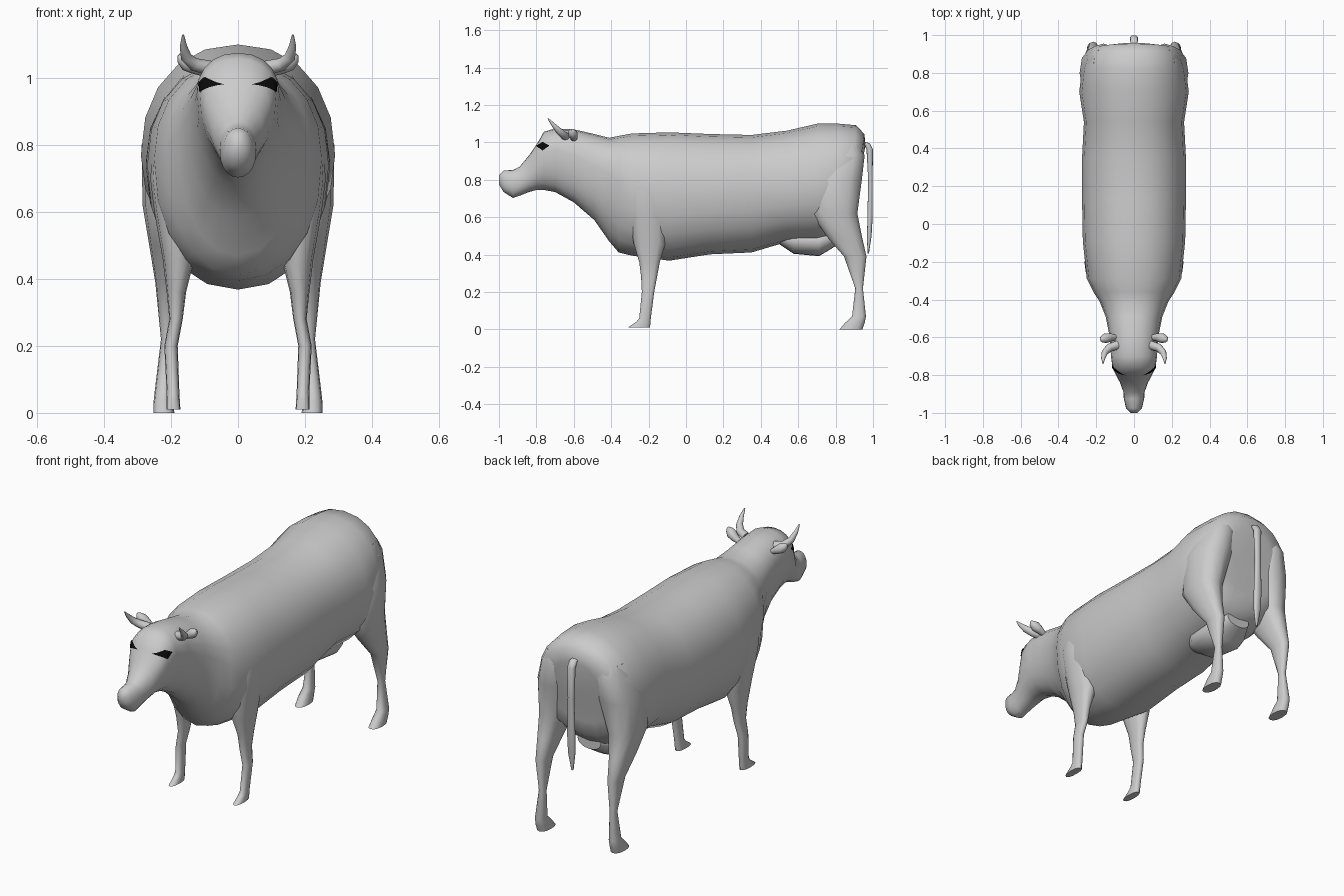
import bpy, bmesh, math
from mathutils import Vector
from mathutils.bvhtree import BVHTree

cube = bpy.data.objects.get("Cube")
if cube:
    bpy.data.objects.remove(cube, do_unlink=True)


def material(name, rgb):
    m = bpy.data.materials.new(name)
    m.use_nodes = True
    m.diffuse_color = (*rgb, 1)
    bsdf = next(n for n in m.node_tree.nodes if n.type == 'BSDF_PRINCIPLED')
    bsdf.inputs["Base Color"].default_value = (*rgb, 1)
    return m


HIDE = material("grey hide", (0.6, 0.6, 0.6))
BLACK = material("eye black", (0.003, 0.003, 0.003))


def finish(name, bm, mat, mirror=False, angle=50):
    bmesh.ops.recalc_face_normals(bm, faces=bm.faces)
    me = bpy.data.meshes.new(name)
    bm.to_mesh(me)
    bm.free()
    me.materials.append(mat)
    ob = bpy.data.objects.new(name, me)
    bpy.context.collection.objects.link(ob)
    bpy.ops.object.select_all(action='DESELECT')
    ob.select_set(True)
    bpy.context.view_layer.objects.active = ob
    bpy.ops.object.shade_smooth_by_angle(angle=math.radians(angle))
    if mirror:
        ob.modifiers.new("Mirror", 'MIRROR')
    return ob


def loft(rings):
    """Skin a list of point rings and cap both ends."""
    bm = bmesh.new()
    loops = [[bm.verts.new(p) for p in r] for r in rings]
    n = len(loops[0])
    for a, b in zip(loops, loops[1:]):
        for i in range(n):
            j = (i + 1) % n
            bm.faces.new((a[i], a[j], b[j], b[i]))
    bm.faces.new(loops[0])
    bm.faces.new(loops[-1])
    return bm


def spow(v, e):
    return math.copysign(abs(v) ** e, v)


def body_ring(y, top, mid, bot, hw, lean=0, n=20):
    """Upright cross-section, widest at height mid."""
    ring = []
    for i in range(n):
        a = 2 * math.pi * i / n
        s, c = spow(math.sin(a), 0.92), spow(math.cos(a), 0.92)
        z = mid + c * ((top - mid) if c > 0 else (mid - bot))
        ring.append((hw * s, y + lean * (z - mid), z))
    return ring


def leg_ring(z, y0, y1, x0, x1, n=12):
    """Level cross-section inside the given box."""
    return [((x0 + x1) / 2 + (x1 - x0) / 2 * spow(math.cos(2 * math.pi * i / n), 0.85),
             (y0 + y1) / 2 + (y1 - y0) / 2 * spow(math.sin(2 * math.pi * i / n), 0.85), z)
            for i in range(n)]


def tube(points, n=10):
    """Tapered tube through (x, y, z, radius_a, radius_b) points."""
    rings = []
    for k, p in enumerate(points):
        a = Vector(points[max(k - 1, 0)][:3])
        b = Vector(points[min(k + 1, len(points) - 1)][:3])
        d = (b - a).normalized()
        side = d.cross(Vector((0, 1, 0.01))).normalized()
        up = side.cross(d)
        rings.append([Vector(p[:3]) + side * p[3] * math.cos(2 * math.pi * i / n)
                      + up * p[4] * math.sin(2 * math.pi * i / n) for i in range(n)])
    return loft(rings)


# Head, neck and trunk: y, top, widest height, bottom, half width, lean
BODY = [
    (-1.000, 0.825, 0.80, 0.775, 0.018, 0),
    (-0.975, 0.850, 0.79, 0.735, 0.042, 0),
    (-0.925, 0.853, 0.78, 0.703, 0.054, 0),
    (-0.890, 0.870, 0.79, 0.715, 0.056, 0),
    (-0.840, 0.930, 0.83, 0.735, 0.074, 0),
    (-0.795, 0.995, 0.90, 0.747, 0.098, 0),
    (-0.760, 1.057, 0.95, 0.746, 0.114, 0),
    (-0.700, 1.075, 0.96, 0.735, 0.122, 0),
    (-0.600, 1.070, 0.93, 0.680, 0.128, 0),
    (-0.490, 1.045, 0.88, 0.585, 0.150, 0),
    (-0.410, 1.025, 0.83, 0.470, 0.182, 0),
    (-0.360, 1.035, 0.79, 0.412, 0.215, 0),
    (-0.290, 1.048, 0.76, 0.395, 0.250, 0),
    (-0.090, 1.054, 0.74, 0.368, 0.271, 0),
    (0.130, 1.045, 0.74, 0.402, 0.275, 0),
    (0.350, 1.040, 0.75, 0.412, 0.275, 0),
    (0.540, 1.063, 0.76, 0.468, 0.265, 0),
    (0.700, 1.100, 0.77, 0.470, 0.290, 0),
    (0.820, 1.100, 0.79, 0.500, 0.275, 0),
    (0.895, 1.092, 0.83, 0.560, 0.250, 0.05),
    (0.925, 1.045, 0.85, 0.640, 0.215, 0.15),
    (0.935, 0.980, 0.86, 0.740, 0.130, 0.20),
]
body = finish("body", loft([body_ring(*r) for r in BODY]), HIDE)

# Legs: z, front y, back y, inner x, outer x
FRONT_LEG = [
    (0.780, -0.30, -0.12, 0.16, 0.255), (0.700, -0.31, -0.10, 0.13, 0.262),
    (0.600, -0.30, -0.10, 0.12, 0.250), (0.460, -0.28, -0.11, 0.13, 0.225),
    (0.360, -0.250, -0.140, 0.155, 0.213), (0.280, -0.240, -0.155, 0.165, 0.205),
    (0.200, -0.236, -0.170, 0.180, 0.220), (0.060, -0.250, -0.188, 0.175, 0.213),
    (0.042, -0.265, -0.190, 0.174, 0.214), (0.010, -0.310, -0.192, 0.172, 0.214),
]
HIND_LEG = [
    (0.990, 0.76, 0.930, 0.10, 0.215), (0.930, 0.71, 0.955, 0.08, 0.245),
    (0.800, 0.66, 0.940, 0.08, 0.288), (0.620, 0.67, 0.916, 0.13, 0.285),
    (0.500, 0.75, 0.940, 0.165, 0.265), (0.390, 0.845, 0.965, 0.185, 0.247),
    (0.220, 0.905, 0.946, 0.195, 0.230), (0.070, 0.888, 0.962, 0.195, 0.248),
    (0.035, 0.850, 0.955, 0.193, 0.252), (0.000, 0.820, 0.943, 0.190, 0.252),
]
for name, table in (("front_legs", FRONT_LEG), ("hind_legs", HIND_LEG)):
    finish(name, loft([leg_ring(*r) for r in table]), HIDE, mirror=True)

# Udder
UDDER = [(0.50, 0.49, 0.50, 0.455, 0.06), (0.575, 0.53, 0.48, 0.405, 0.105),
         (0.71, 0.54, 0.47, 0.392, 0.115), (0.75, 0.54, 0.48, 0.415, 0.11),
         (0.83, 0.53, 0.51, 0.465, 0.07)]
finish("udder", loft([body_ring(*r) for r in UDDER]), HIDE)

# Hanging tail
TAIL = [(1.005, 0.930, 0.015, 0.02), (0.995, 0.965, 0.020, 0.018), (0.965, 0.982, 0.021, 0.017),
        (0.800, 0.986, 0.017, 0.012), (0.600, 0.984, 0.022, 0.014),
        (0.500, 0.980, 0.020, 0.012), (0.405, 0.974, 0.006, 0.004)]
finish("tail", loft([leg_ring(z, y - b, y + b, -a, a) for z, y, a, b in TAIL]), HIDE)

# Horns and ears
finish("horns", tube([(0.085, -0.64, 1.030, 0.022, 0.024), (0.130, -0.655, 1.040, 0.020, 0.022),
                      (0.155, -0.680, 1.062, 0.017, 0.018), (0.163, -0.710, 1.095, 0.011, 0.011),
                      (0.164, -0.738, 1.128, 0.003, 0.003)]), HIDE, mirror=True)
finish("ears", tube([(0.095, -0.600, 1.015, 0.012, 0.014), (0.125, -0.600, 1.030, 0.020, 0.022),
                     (0.150, -0.605, 1.045, 0.026, 0.026), (0.168, -0.610, 1.060, 0.018, 0.018),
                     (0.176, -0.612, 1.070, 0.005, 0.005)]), HIDE, mirror=True)

# Eyes: thin diamond plates laid on the side of the head
tree = BVHTree.FromPolygons([v.co.copy() for v in body.data.vertices],
                            [tuple(p.vertices) for p in body.data.polygons])
bm = bmesh.new()
STEPS = 8
corners = [Vector(c) for c in ((-0.800, 0.980), (-0.765, 1.002), (-0.728, 0.982), (-0.765, 0.956))]
grid = []
for i in range(STEPS + 1):
    row = []
    for j in range(STEPS + 1):
        u, v = i / STEPS, j / STEPS
        y, z = ((corners[0] * (1 - u) + corners[1] * u) * (1 - v)
                + (corners[3] * (1 - u) + corners[2] * u) * v)
        hit, normal, _, _ = tree.ray_cast(Vector((0.5, y, z)), Vector((-1, 0, 0)))
        row.append(bm.verts.new(hit + Vector((0.8, -0.5, 0.3)).normalized() * 0.004))
    grid.append(row)
for i in range(STEPS):
    for j in range(STEPS):
        bm.faces.new((grid[i][j], grid[i + 1][j], grid[i + 1][j + 1], grid[i][j + 1]))
eyes = finish("eyes", bm, BLACK, mirror=True)
if eyes.data.polygons[0].normal.x < 0:
    eyes.data.flip_normals()
